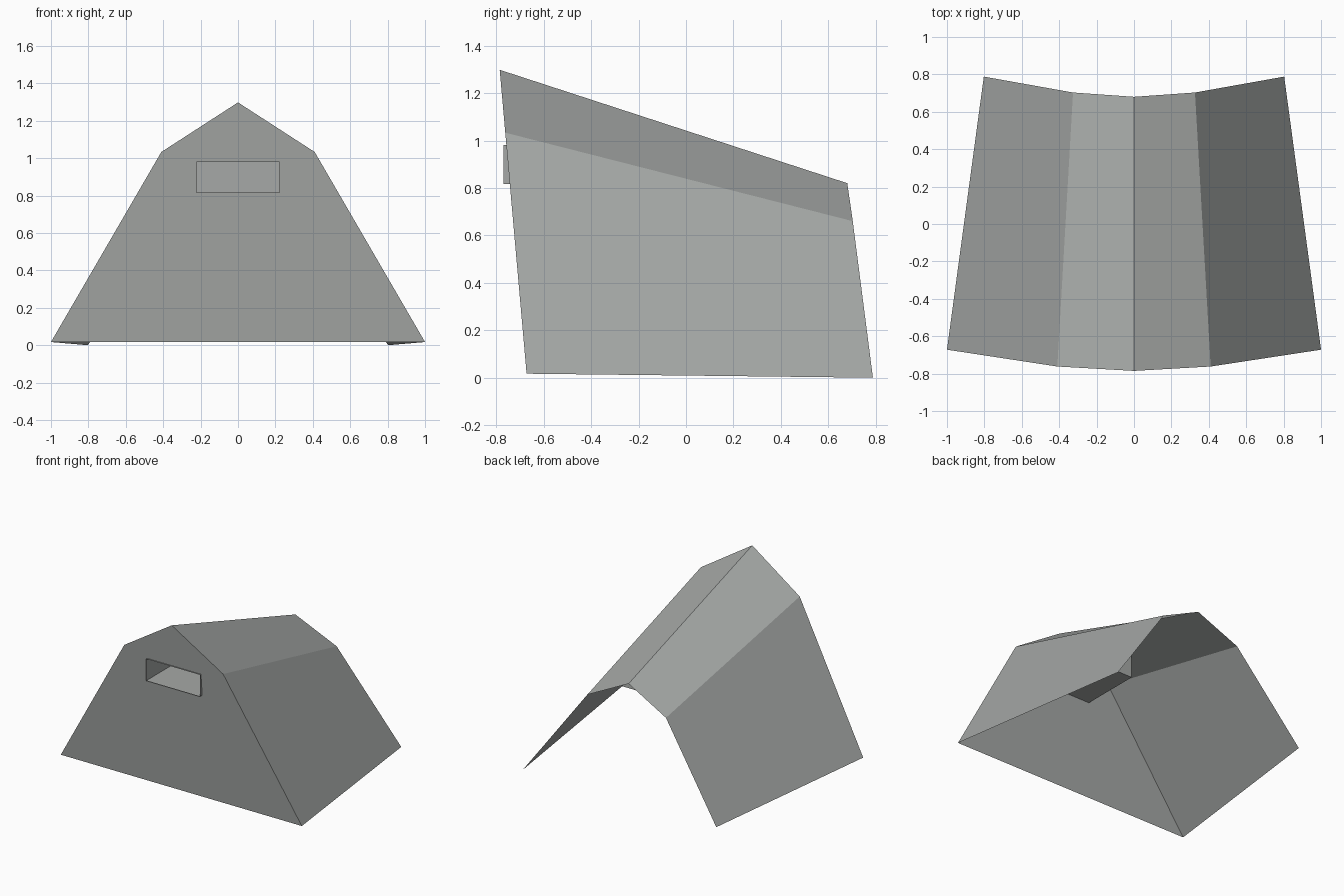
import bpy
import bmesh

cube = bpy.data.objects.get("Cube")
if cube:
    bpy.data.objects.remove(cube, do_unlink=True)

# Single flat colour
grey = bpy.data.materials.new("canvas_grey")
grey.use_nodes = True
colour = (0.38, 0.395, 0.385, 1.0)
grey.diffuse_color = colour
grey.node_tree.nodes["Principled BSDF"].inputs["Base Color"].default_value = colour


def mirrored_part(name, polygons):
    """Thin-sheet part: polygons of the +x half, mirrored across x = 0."""
    bm = bmesh.new()
    for points in polygons:
        bm.faces.new([bm.verts.new(p) for p in points])
    bmesh.ops.remove_doubles(bm, verts=bm.verts, dist=0.0005)
    mesh = bpy.data.meshes.new(name)
    bm.to_mesh(mesh)
    bm.free()
    mesh.materials.append(grey)
    obj = bpy.data.objects.new(name, mesh)
    bpy.context.collection.objects.link(obj)
    mirror = obj.modifiers.new("mirror", "MIRROR")
    mirror.use_clip = True
    return obj


def wall_y(z):
    """Depth of the leaning front wall at height z."""
    return -0.672 - 0.0885 * (z - 0.017)


# Half profiles of the front and back ends: foot, shoulder, ridge
front = [(x, wall_y(z), z) for x, z in ((1.0, 0.017), (0.41, 1.033), (0, 1.298))]
back = [(0.803, 0.788, 0), (0.326, 0.703, 0.66), (0, 0.68, 0.82)]

# Side and roof panels joining both ends
mirrored_part("roof_and_sides", [
    [front[i], back[i], back[i + 1], front[i + 1]] for i in range(2)])

# Front wall with a rectangular opening
half, low, high = 0.223, 0.817, 0.98
opening = [(x, wall_y(z), z) for x, z in ((0, high), (half, high), (half, low), (0, low))]
mirrored_part("front_wall", [[(0, wall_y(0.017), 0.017)] + front + opening])

# Recessed window box, open at the front and closed at the back
rim, end = -0.77, -0.29
section = [(0, low), (half, low), (half, high), (0, high)]
panels = [[(a[0], rim, a[1]), (a[0], end, a[1]), (b[0], end, b[1]), (b[0], rim, b[1])]
          for a, b in zip(section, section[1:])]
panels.append([(x, end, z) for x, z in section])
mirrored_part("window_box", panels)
